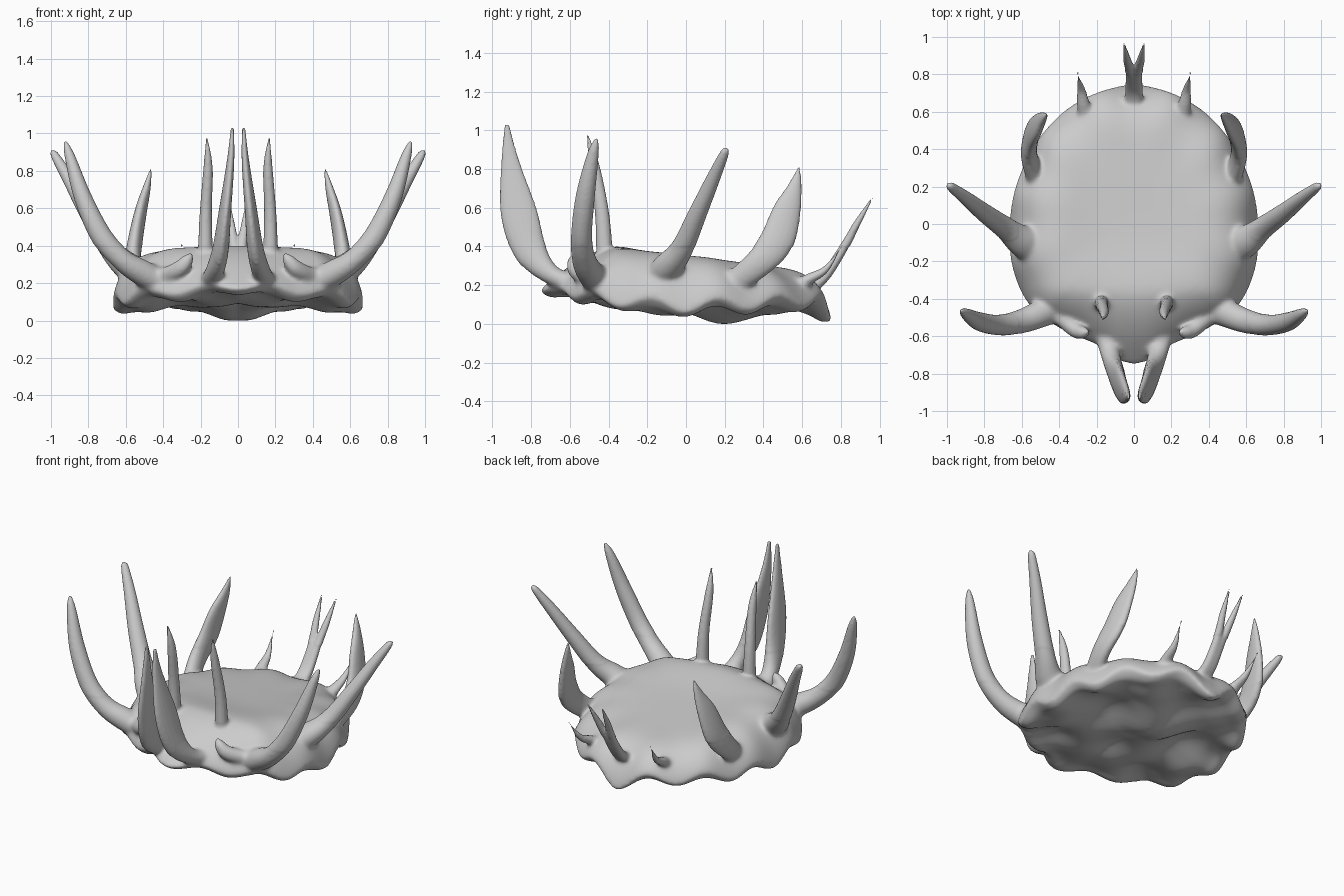
import bpy, bmesh, math
from mathutils import Vector, noise

if "Cube" in bpy.data.objects:
    bpy.data.objects.remove(bpy.data.objects["Cube"])

parts = []


def finish(bm, name):
    bmesh.ops.recalc_face_normals(bm, faces=bm.faces)
    me = bpy.data.meshes.new(name)
    bm.to_mesh(me)
    bm.free()
    ob = bpy.data.objects.new(name, me)
    bpy.context.collection.objects.link(ob)
    parts.append(ob)


def spline(pts, steps=6):
    # Catmull-Rom through tuples of any length
    out, n = [], len(pts)
    for i in range(n - 1):
        a, b, c, d = (pts[max(0, min(n - 1, i + k))] for k in (-1, 0, 1, 2))
        for s in range(steps):
            t = s / steps
            out.append([0.5 * (2 * q + (r - p) * t + (2 * p - 5 * q + 4 * r - w) * t * t
                               + (3 * q - p - 3 * r + w) * t ** 3)
                        for p, q, r, w in zip(a, b, c, d)])
    out.append(list(pts[-1]))
    return out


def spine(name, pts, broad=(0, 0.8, 0.6), sides=16):
    # tapered tube; each point is x, y, z, broad radius, thin radius; made on both sides
    path = spline(pts)
    for side, sx in (("right", 1), ("left", -1)):
        bm = bmesh.new()
        rings = []
        for i, (x, y, z, ra, rb) in enumerate(path):
            t = (Vector(path[min(i + 1, len(path) - 1)][:3])
                 - Vector(path[max(i - 1, 0)][:3])).normalized()
            b = Vector(broad)
            b = (b - t * b.dot(t)).normalized()
            n = t.cross(b)
            ring = []
            for k in range(sides):
                a = 2 * math.pi * k / sides
                v = Vector((x, y, z)) + b * max(ra, .006) * math.cos(a) + n * max(rb, .006) * math.sin(a)
                ring.append(bm.verts.new((v.x * sx, v.y, v.z)))
            rings.append(ring)
        for r0, r1 in zip(rings, rings[1:]):
            for k in range(sides):
                j = (k + 1) % sides
                bm.faces.new((r0[k], r0[j], r1[j], r1[k]))
        bm.faces.new(rings[0])
        bm.faces.new(rings[-1])
        finish(bm, f"{name}_{side}")


# shell outline: angle from the back (degrees), radius
OUTLINE = spline([(0, .752), (25, .722), (46, .69), (65, .668), (90, .668), (112, .695),
                  (128, .71), (142, .69), (155, .675), (166, .685), (173, .735), (180, .755)])


def radius(phi):
    d = abs(math.degrees(phi))
    for (a, r0), (b, r1) in zip(OUTLINE, OUTLINE[1:]):
        if d <= b:
            return r0 + (r1 - r0) * (d - a) / (b - a)
    return OUTLINE[-1][1]


def rim_height(phi, y):
    base = 0.10 + 0.08 * max(0, -y / 0.7) ** 1.5 + 0.03 * max(0, y / 0.7)
    flap = 0.08 * math.exp(-(phi / 0.2) ** 2)
    amp = 0.032 if y > -0.5 else 0.018
    return base - amp * math.cos(12 * phi) - flap


def shell():
    # domed top with a shallow dish, scalloped rim and lumpy underside
    bm = bmesh.new()
    seg, nt, nb = 168, 24, 20
    levels = [(math.sin(math.pi / 2 * i / nt), True) for i in range(1, nt + 1)]
    levels += [(math.cos(math.pi / 2 * i / nb), False) for i in range(1, nb)]

    def point(s, phi, top):
        r = radius(phi)
        x, y = r * s * math.sin(phi), r * s * math.cos(phi)
        zr = rim_height(phi, r * math.cos(phi))
        if top:
            zt = 0.37 - 0.1 * y - 0.7 * max(0, -0.35 - y) ** 1.4
            zt -= 0.03 * math.exp(-((x / .36) ** 4 + ((y - .15) / .4) ** 4))
            z = zr + (zt - zr) * max(0, 1 - s ** 6) ** 0.7
        else:
            p = Vector((abs(x) * 3.2, y * 3.2, 1.7))
            zu = 0.07 + 0.10 * noise.noise(p) + 0.07 * max(0, -y)
            f = min(1, 1.3 * (1 - s ** 4))
            z = zr * (1 - f) + zu * f - 0.02 * math.exp(-((s - .93) / .06) ** 2)
        return (x, y, max(z, 0.005))

    rings = []
    for s, top in levels:
        rings.append([bm.verts.new(point(s, -math.pi + 2 * math.pi * k / seg, top))
                      for k in range(seg)])
    for r0, r1 in zip(rings, rings[1:]):
        for k in range(seg):
            j = (k + 1) % seg
            bm.faces.new((r0[k], r0[j], r1[j], r1[k]))
    for ring, top in ((rings[0], True), (rings[-1], False)):
        c = bm.verts.new(point(0, 0, top))
        for k in range(seg):
            bm.faces.new((ring[k], ring[(k + 1) % seg], c))
    finish(bm, "shell")


shell()

# front mandibles: tall broad blades
spine("mandible", [(.15, -.52, .20, .06, .08), (.13, -.68, .245, .05, .055),
                   (.095, -.80, .37, .085, .045), (.07, -.865, .58, .095, .033),
                   (.04, -.91, .85, .045, .02), (.03, -.925, 1.03, .012, .008)])
# upright horns on the head
spine("horn", [(.18, -.41, .24, .06, .06), (.175, -.42, .36, .045, .042),
               (.172, -.435, .58, .037, .033), (.16, -.475, .82, .028, .025),
               (.167, -.51, .98, .005, .005)], (0, 1, 0))
# front side claws and the knobs at their roots
spine("front_claw", [(.38, -.42, .19, .09, .07), (.51, -.485, .255, .075, .07),
                     (.62, -.525, .325, .065, .06), (.73, -.54, .45, .055, .058),
                     (.83, -.52, .66, .05, .048), (.90, -.48, .88, .03, .028),
                     (.925, -.46, .96, .008, .008)], (0, 1, 0))
spine("claw_knob", [(.47, -.44, .23, .04, .04), (.38, -.51, .245, .045, .045),
                    (.31, -.57, .28, .045, .042), (.265, -.58, .33, .033, .033),
                    (.245, -.57, .365, .008, .008)], (0, .3, 1))
# long middle spines
spine("middle_spine", [(.45, -.14, .20, .12, .08), (.59, -.095, .29, .09, .075),
                       (.69, -.02, .39, .062, .058), (.80, .06, .57, .05, .047),
                       (.90, .14, .75, .037, .036), (.98, .20, .885, .024, .022),
                       (.987, .21, .91, .006, .006)], (-.6, .8, 0))
# rear side blades
spine("rear_blade", [(.51, .20, .18, .06, .05), (.56, .36, .30, .075, .045),
                     (.55, .465, .42, .09, .04), (.52, .52, .58, .075, .032),
                     (.49, .56, .70, .04, .022), (.465, .585, .81, .007, .006)],
      (0, .8, -.6))
# small rear thorns
spine("rear_thorn", [(.25, .54, .18, .05, .04), (.27, .64, .235, .038, .03),
                     (.283, .725, .285, .026, .02), (.302, .81, .41, .004, .004)],
      (1, 0, 0))
# forked tail
spine("tail_fork", [(.015, .60, .17, .04, .04), (.018, .71, .24, .034, .03),
                    (.02, .81, .385, .028, .025), (.038, .885, .52, .02, .018),
                    (.052, .965, .655, .004, .004)], (1, 0, 0))

# fuse all parts into one skin
bpy.ops.object.select_all(action='DESELECT')
for ob in parts:
    ob.select_set(True)
body = parts[0]
bpy.context.view_layer.objects.active = body
bpy.ops.object.join()
body.name = "spiny_shell"
rm = body.modifiers.new("fuse", 'REMESH')
rm.mode = 'VOXEL'
rm.voxel_size = 0.009
bpy.ops.object.modifier_apply(modifier="fuse")

# soften the roots strongly, the spines only slightly
bm = bmesh.new()
bm.from_mesh(body.data)
for limit, times in ((2.0, 2), (0.40, 14)):
    vs = [v for v in bm.verts if v.co.z < limit and abs(v.co.y) < 0.85]
    for _ in range(times):
        bmesh.ops.smooth_vert(bm, verts=vs, factor=0.5, use_axis_x=True,
                              use_axis_y=True, use_axis_z=True)
low = min(v.co.z for v in bm.verts)
for v in bm.verts:
    v.co.z -= low * max(0, 1 - v.co.z / 0.3)
bm.to_mesh(body.data)
bm.free()
for p in body.data.polygons:
    p.use_smooth = True
